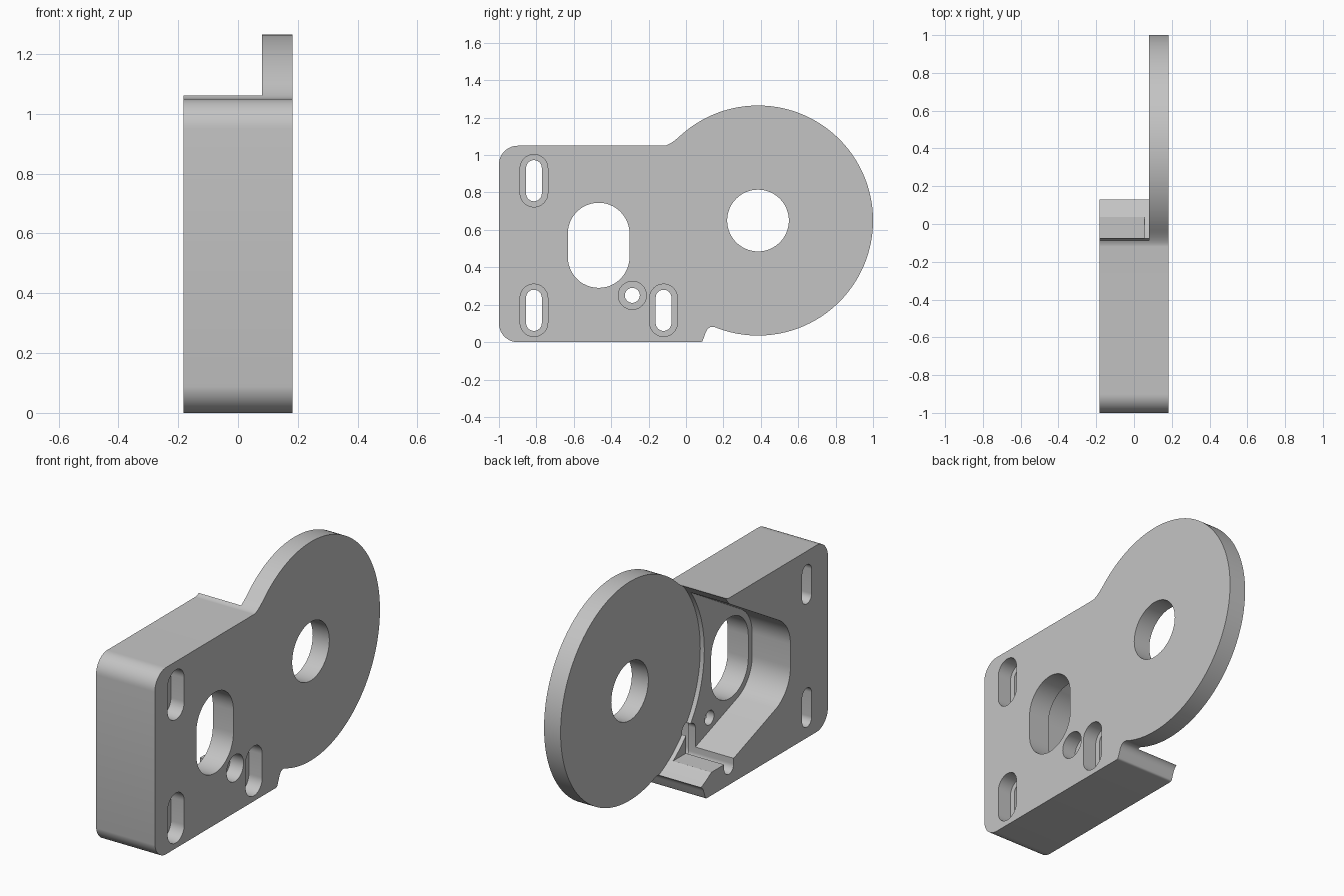
import bpy, bmesh, math
from mathutils import Vector

cube = bpy.data.objects.get("Cube")
if cube:
    bpy.data.objects.remove(cube, do_unlink=True)

grey = bpy.data.materials.new("light grey")
grey.use_nodes = True
tone = (0.55, 0.55, 0.55, 1)
grey.diffuse_color = tone
grey.node_tree.nodes["Principled BSDF"].inputs["Base Color"].default_value = tone

BACK, FACE = -0.183, 0.183      # thickness limits along x
DISC = (0.385, 0.65)            # disc centre in y, z
DISC_R = 0.615


def arc(centre, r, start, end, steps=24):
    """Points (y, z) along an arc, angles in degrees."""
    out = []
    for i in range(steps + 1):
        a = math.radians(start + (end - start) * i / steps)
        out.append((centre[0] + r * math.cos(a), centre[1] + r * math.sin(a)))
    return out


def blend(a, b, c, steps=10):
    """Quadratic fillet from a to c with control point b."""
    a, b, c = Vector(a), Vector(b), Vector(c)
    return [tuple(a * (1 - t) ** 2 + b * 2 * t * (1 - t) + c * t * t)
            for t in (i / steps for i in range(steps + 1))]


def circle(centre, r, steps=64):
    return arc(centre, r, 0, 360, steps)[:-1]


def slot(y, low, high, r):
    """Upright slot between two heights."""
    return arc((y, high - r), r, 0, 180) + arc((y, low + r), r, 180, 360)


def prism(name, points, x0, x1):
    """Extrude a y-z profile from x0 to x1."""
    bm = bmesh.new()
    face = bm.faces.new([bm.verts.new((x0, y, z)) for y, z in points])
    made = bmesh.ops.extrude_face_region(bm, geom=[face])["geom"]
    moved = [v for v in made if isinstance(v, bmesh.types.BMVert)]
    bmesh.ops.translate(bm, verts=moved, vec=(x1 - x0, 0, 0))
    bmesh.ops.recalc_face_normals(bm, faces=bm.faces)
    mesh = bpy.data.meshes.new(name)
    bm.to_mesh(mesh)
    bm.free()
    mesh.materials.append(grey)
    obj = bpy.data.objects.new(name, mesh)
    bpy.context.collection.objects.link(obj)
    return obj


# Outer profile: rounded block flowing into a large disc
outline = arc((-0.9, 0.95), 0.1, 180, 90, 12)
outline += blend((-0.12, 1.05), (-0.089, 1.05), (-0.03, 1.104))
outline += arc(DISC, DISC_R, 132, -111, 110)
outline += blend((0.16, 0.078), (0.12, 0.094), (0.103, 0.045))
outline += blend((0.09, 0.01), (0.087, 0), (0.075, 0), 4)
outline += arc((-0.9, 0.1), 0.1, 270, 180, 12)[:-1]
bracket = prism("mounting_bracket", outline, BACK, FACE)

# Pocket profile: rounded around the window, widening toward the disc
pocket = arc((-0.467, 0.455), 0.2, 250, 180, 12)
pocket += arc((-0.467, 0.58), 0.2, 180, 121, 12)
pocket += [(-0.1, 1.03), (0.2, 0.8), (0.2, 0.13), (-0.153, 0.13)]

out0, out1 = BACK - 0.1, FACE + 0.1
cutters = [
    prism("disc_clearance_cutter", circle(DISC, 0.626, 128), out0, 0.08),
    prism("pocket_cutter", pocket, out0, 0.055),
    prism("disc_bore_cutter", circle(DISC, 0.165), out0, out1),
    prism("window_cutter", slot(-0.467, 0.29, 0.745, 0.165), out0, out1),
    prism("pin_hole_cutter", circle((-0.287, 0.25), 0.04), out0, out1),
    prism("pin_recess_cutter", circle((-0.287, 0.25), 0.075), 0.1, out1),
]

# Recessed mounting slots, narrow through and wide on the outer face
for y, mid in ((-0.813, 0.17), (-0.813, 0.863), (-0.12, 0.17)):
    cutters.append(prism("slot_cutter", slot(y, mid - 0.11, mid + 0.11, 0.042), out0, out1))
    cutters.append(prism("slot_recess_cutter", slot(y, mid - 0.14, mid + 0.14, 0.074), 0.1, out1))

for cutter in cutters:
    mod = bracket.modifiers.new(cutter.name, "BOOLEAN")
    mod.operation = "DIFFERENCE"
    mod.solver = "EXACT"
    mod.object = cutter

# Bake the cuts and remove the helpers
bpy.context.view_layer.update()
evaluated = bracket.evaluated_get(bpy.context.evaluated_depsgraph_get())
final = bpy.data.meshes.new_from_object(evaluated)
bracket.modifiers.clear()
bracket.data = final
for cutter in cutters:
    bpy.data.objects.remove(cutter, do_unlink=True)

# Smooth the curved walls, keep edges sharp
bpy.ops.object.select_all(action="DESELECT")
bracket.select_set(True)
bpy.context.view_layer.objects.active = bracket
bpy.ops.object.shade_smooth_by_angle(angle=math.radians(30))
